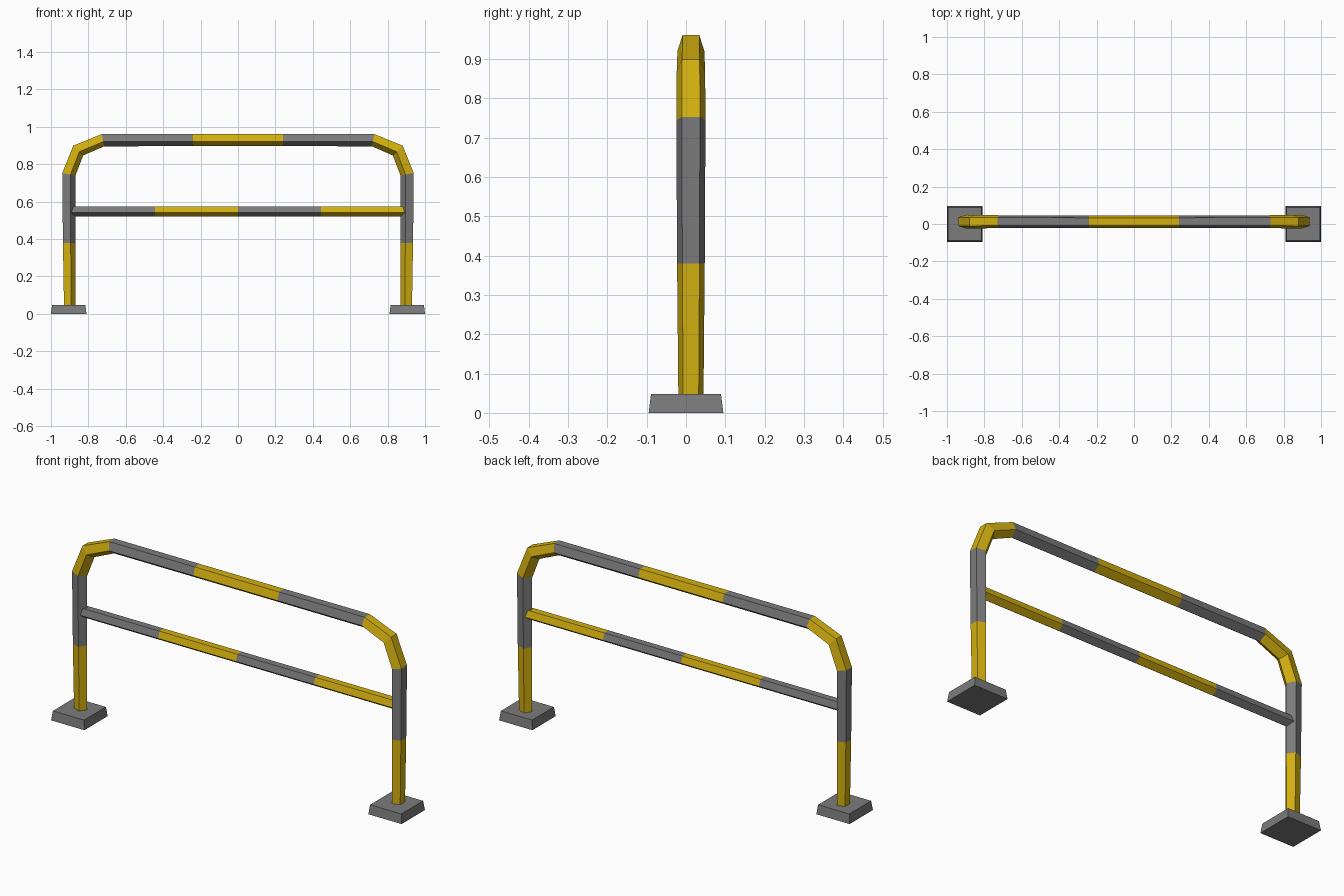
import bpy, bmesh, math
from mathutils import Vector

cube = bpy.data.objects.get("Cube")
if cube:
    bpy.data.objects.remove(cube)


def material(name, rgb):
    mat = bpy.data.materials.new(name)
    mat.use_nodes = True
    colour = (*rgb, 1)
    mat.diffuse_color = colour
    mat.node_tree.nodes["Principled BSDF"].inputs["Base Color"].default_value = colour
    return mat


GREY = material("grey", (0.2, 0.2, 0.2))
YELLOW = material("safety_yellow", (0.65, 0.43, 0.005))
SIDES = 5
TUBE_Y = 0.0125


def add_object(name, bm, mats):
    bmesh.ops.recalc_face_normals(bm, faces=bm.faces)
    mesh = bpy.data.meshes.new(name)
    bm.to_mesh(mesh)
    bm.free()
    for mat in mats:
        mesh.materials.append(mat)
    obj = bpy.data.objects.new(name, mesh)
    bpy.context.collection.objects.link(obj)
    return obj


def tube(name, path, stripes):
    """Mitred five-sided tube through (x, z, radius); stripes gives 0 grey / 1 yellow."""
    bm = bmesh.new()
    pts = [Vector(p[:2]) for p in path]
    rings = []
    for i, (p, (_, _, r)) in enumerate(zip(pts, path)):
        before = (p - pts[max(i - 1, 0)]).normalized()
        after = (pts[min(i + 1, len(pts) - 1)] - p).normalized()
        t = (before + after).normalized()
        miter = 1 / max(t.dot(before), t.dot(after))
        out = Vector((-t.y, t.x)) * miter
        ring = []
        for k in range(SIDES):
            a = 2 * math.pi * (k + 0.5) / SIDES
            q = p + out * (r * math.cos(a))
            ring.append(bm.verts.new((q.x, TUBE_Y + r * math.sin(a), q.y)))
        rings.append(ring)
    for a, b, stripe in zip(rings, rings[1:], stripes):
        for k in range(SIDES):
            n = (k + 1) % SIDES
            bm.faces.new((a[k], a[n], b[n], b[k])).material_index = stripe
    bm.faces.new(rings[0]).material_index = stripes[0]
    bm.faces.new(rings[-1]).material_index = stripes[-1]
    return add_object(name, bm, [GREY, YELLOW])


# Bent hoop: post, two-step corner and top rail, mirrored to the other side
half = [(-0.903, 0.03, 0.0335), (-0.906, 0.38, 0.037), (-0.908, 0.747, 0.039),
        (-0.857, 0.876, 0.038), (-0.723, 0.932, 0.036), (-0.24, 0.932, 0.0355)]
hoop = half + [(-x, z, r) for x, z, r in reversed(half)]
half_stripes = [1, 0, 1, 1, 0]
tube("striped_hoop", hoop, half_stripes + [1] + half_stripes[::-1])

# Middle rail with four equal stripes
rail = [(0.89 * (i / 2 - 1), 0.55, 0.03) for i in range(5)]
tube("middle_rail", rail, [0, 1, 0, 1])

# Tapered feet
for name, side in (("right_foot", -1), ("left_foot", 1)):
    bm = bmesh.new()
    bmesh.ops.create_cube(bm, size=1)
    for v in bm.verts:
        size = 0.178 if v.co.z > 0 else 0.19
        v.co = (side * 0.905 + v.co.x * size, v.co.y * size, 0.048 * (v.co.z + 0.5))
    add_object(name, bm, [GREY])
